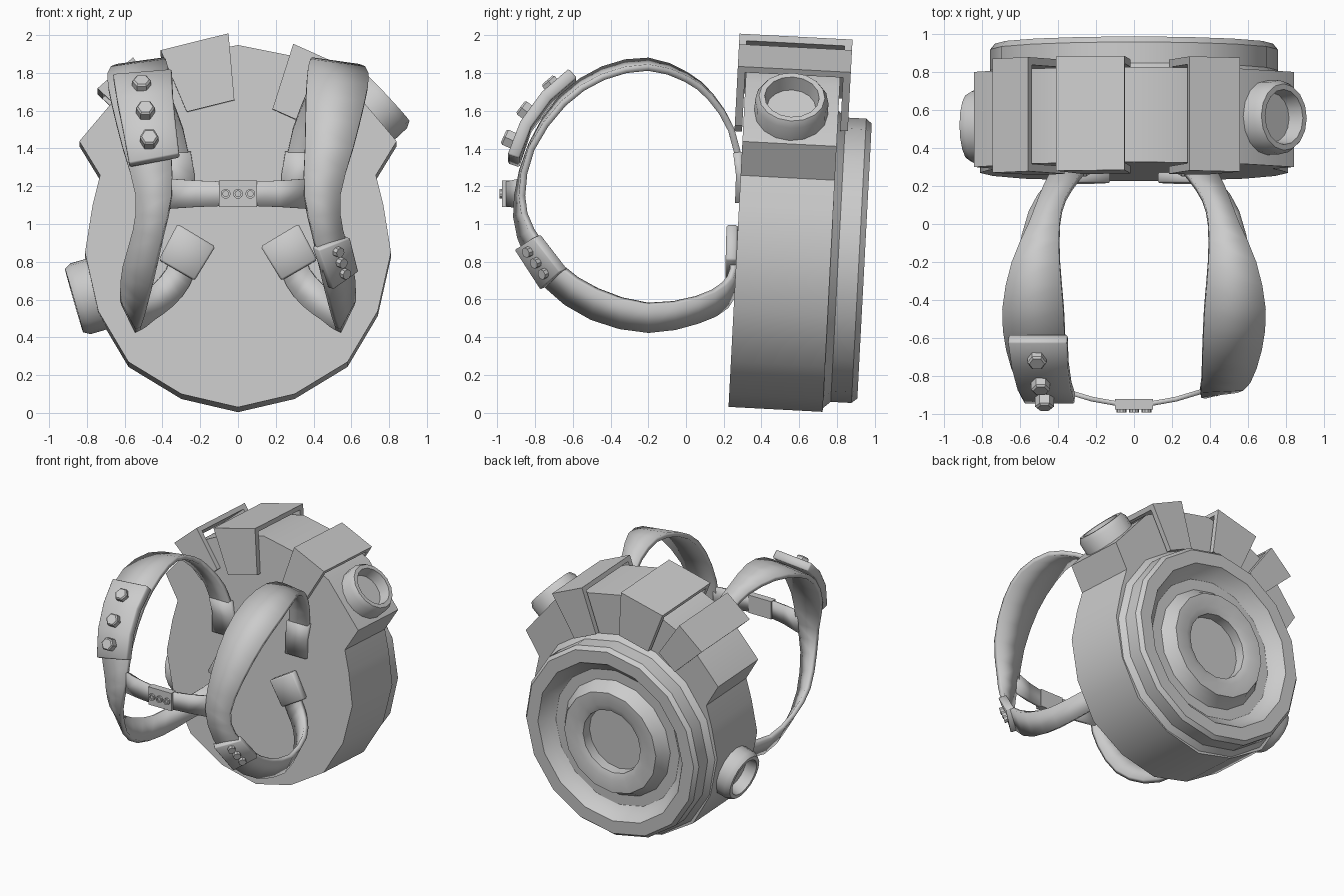
import bpy, bmesh, math
from mathutils import Vector, Matrix

if "Cube" in bpy.data.objects:
    bpy.data.objects.remove(bpy.data.objects["Cube"])

# The pack leans back by 3 degrees; pack parts use (x, depth, height) in this frame
LEAN = Matrix.Translation((0, .225, .02)) @ Matrix.Rotation(math.radians(-3), 4, 'X')


def finish(name, verts, faces, matrix=Matrix(), thickness=0, mirror=False, bevel=0):
    me = bpy.data.meshes.new(name)
    me.from_pydata([matrix @ Vector(v) for v in verts], [], faces)
    bm = bmesh.new()
    bm.from_mesh(me)
    bmesh.ops.remove_doubles(bm, verts=bm.verts, dist=1e-5)
    bmesh.ops.recalc_face_normals(bm, faces=bm.faces)
    bm.to_mesh(me)
    bm.free()
    ob = bpy.data.objects.new(name, me)
    bpy.context.collection.objects.link(ob)
    bpy.ops.object.select_all(action='DESELECT')
    bpy.context.view_layer.objects.active = ob
    ob.select_set(True)
    bpy.ops.object.shade_smooth_by_angle(angle=math.radians(32))
    if thickness:
        m = ob.modifiers.new("thickness", 'SOLIDIFY')
        m.thickness, m.offset = thickness, 0
    if bevel:
        m = ob.modifiers.new("bevel", 'BEVEL')
        m.width, m.segments = bevel, 1
    if mirror:
        ob.modifiers.new("mirror", 'MIRROR').use_clip = False
    return ob


def prism(name, outline, d0, d1, matrix=LEAN, **kw):
    """Extrude an x-z outline along depth."""
    n = len(outline)
    verts = [(x, d, z) for d in (d0, d1) for x, z in outline]
    faces = [list(range(n)), list(range(n, 2 * n))]
    faces += [(i, (i + 1) % n, n + (i + 1) % n, n + i) for i in range(n)]
    return finish(name, verts, faces, matrix, **kw)


def lathe(name, profile, sides, pos, axis, matrix=Matrix()):
    """Spin an (r, h) profile around an axis."""
    verts, faces, k = [], [], len(profile)
    for i in range(sides):
        a = 2 * math.pi * i / sides
        verts += [(r * math.cos(a), r * math.sin(a), h) for r, h in profile]
    for i in range(sides):
        j = (i + 1) % sides
        for p in range(k - 1):
            f = [i * k + p, j * k + p, j * k + p + 1, i * k + p + 1]
            if profile[p][0] == 0:
                f.pop(1)
            elif profile[p + 1][0] == 0:
                f.pop(2)
            faces.append(f)
    place = Matrix.Translation(pos) @ Vector(axis).to_track_quat('Z', 'Y').to_matrix().to_4x4()
    return finish(name, verts, faces, matrix @ place)


def ribbon(name, stations, thickness, smooth=False, **kw):
    """Flat band through pairs of edge points."""
    edges = [[Vector(s[:3]) for s in stations], [Vector(s[3:]) for s in stations]]
    if smooth:
        for e in edges:
            pts = [e[0]] + e[:] + [e[-1]]
            e[:] = [e[0]]
            for a, b, c, d in zip(pts, pts[1:], pts[2:], pts[3:]):
                e += [(9 * (b + c) - a - d) / 16, c]
    n = len(edges[0])
    faces = [(i, i + 1, n + i + 1, n + i) for i in range(n - 1)]
    return finish(name, edges[0] + edges[1], faces, thickness=thickness, **kw)


# Main body: round below, flared shoulders on top
half = [(.30, .08), (.58, .25), (.74, .52), (.81, .83), (.77, 1.08), (.73, 1.24),
        (.84, 1.42), (.57, 1.74), (.30, 1.87)]
outline = [(0, .01)] + half + [(0, 1.93)] + [(-x, z) for x, z in reversed(half)]
prism("pack_body", outline, 0, .5)

# Stepped disc on the back
lathe("back_disc", [(.79, .47), (.79, .50), (.755, .54), (.755, .65), (.73, .68), (.63, .68),
                    (.59, .62), (.54, .585), (.46, .585), (.425, .63), (.40, .68), (.30, .68),
                    (.25, .66), (.25, .58), (0, .58)], 16, (0, 0, .82), (0, 1, 0), LEAN)


# Clamps bridging the top rim: outer cap plus front and back plates
def clamp(name, x, z, tilt, top, bottom, height):
    a = math.radians(tilt)
    t, r = Vector((math.cos(a), math.sin(a))), Vector((-math.sin(a), math.cos(a)))
    mid = Vector((x, z))

    def trap(h):
        w = top + (bottom - top) * h / height
        return [mid - t * top / 2, mid + t * top / 2,
                mid + t * w / 2 - r * h, mid - t * w / 2 - r * h]
    prism(name + "_cap", trap(.035), -.045, .555)
    prism(name + "_front_plate", trap(height), -.045, -.005)
    prism(name + "_back_plate", trap(height), .515, .555)


clamp("left_clamp", -.65, 1.78, 41, .25, .18, .33)
clamp("middle_clamp", -.23, 1.945, 14, .37, .26, .35)
clamp("right_clamp", .425, 1.875, -24, .29, .21, .36)

# Two round ports on the rim
port = [(0, -.02), (.195, -.02), (.195, .14), (.175, .175), (.145, .175), (.13, .09), (0, .09)]
for name, pos, deg in (("shoulder_port", (.66, .25, 1.55), 43), ("side_port", (-.70, .255, .637), 196)):
    a = math.radians(deg)
    lathe(name, port, 16, pos, (math.cos(a), 0, math.sin(a)), LEAN)

# Shoulder straps, as inner and outer edge points from top mount to lower mount
ribbon("shoulder_straps", [
    (.24, .30, 1.25, .40, .30, 1.25),
    (.29, .24, 1.50, .45, .24, 1.50),
    (.36, .13, 1.68, .50, .13, 1.67),
    (.39, 0, 1.79, .55, 0, 1.77),
    (.39, -.20, 1.865, .64, -.20, 1.83),
    (.37, -.44, 1.82, .69, -.44, 1.78),
    (.36, -.66, 1.67, .67, -.65, 1.64),
    (.355, -.82, 1.42, .61, -.82, 1.40),
    (.35, -.895, 1.15, .54, -.87, 1.15),
    (.40, -.88, .93, .55, -.82, .97),
    (.46, -.75, .68, .60, -.67, .78),
    (.51, -.50, .50, .61, -.47, .65),
    (.53, -.20, .43, .60, -.20, .575),
    (.46, .06, .48, .54, .06, .61),
    (.35, .21, .56, .45, .20, .68),
    (.26, .255, .67, .38, .25, .76),
    (.19, .255, .83, .33, .255, .90)], .035, smooth=True, mirror=True)

# Strap mounts on the body
ribbon("upper_mounts", [(.23, .285, 1.11, .41, .285, 1.11), (.23, .29, 1.26, .41, .29, 1.26),
                        (.25, .275, 1.38, .43, .275, 1.38)], .05, mirror=True)
ribbon("lower_mounts", [(.12, .245, .88, .32, .245, 1.0),
                        (.23, .24, .70, .42, .24, .81)], .06, mirror=True, bevel=.01)

# Chest strap and its buckle
ribbon("chest_strap", [(x, y, 1.16 - h, x, y, 1.16 + h) for x, y, h in (
    (-.37, -.875, .08), (-.22, -.92, .07), (-.08, -.945, .065),
    (.08, -.945, .065), (.22, -.92, .07), (.37, -.875, .08))], .025)
prism("chest_buckle", [(-.1, 1.09), (.1, 1.09), (.1, 1.23), (-.1, 1.23)], -.975, -.92, Matrix())
for x in (-.065, 0, .065):
    lathe("buckle_button", [(.026, 0), (.026, .018), (.015, .018), (.015, .008), (0, .008)],
          10, (x, -.972, 1.16), (0, -1, 0))

# Large plate with hexagonal bolts on the left strap
ribbon("shoulder_plate", [(-.35, -.60, 1.80, -.66, -.60, 1.775), (-.345, -.74, 1.68, -.64, -.74, 1.65),
                          (-.33, -.85, 1.53, -.61, -.85, 1.50), (-.31, -.915, 1.36, -.575, -.915, 1.31)],
       .065, bevel=.008)
for pos, axis in (((-.51, -.68, 1.70), (0, -.65, .75)), ((-.49, -.81, 1.57), (0, -.8, .6)),
                  ((-.47, -.89, 1.43), (0, -.9, .4))):
    lathe("shoulder_bolt", [(0, 0), (.05, 0), (.05, .075), (.04, .085), (0, .085)], 6, pos, axis)

# Small plate with studs on the right strap
ribbon("lower_plate", [(.41, -.89, .87, .575, -.79, .935), (.485, -.755, .66, .62, -.65, .755)],
       .06, bevel=.006)
for f in (.2, .5, .8):
    pos = Vector((.495, -.84, .90)).lerp(Vector((.5525, -.70, .7075)), f)
    lathe("lower_stud", [(0, 0), (.028, 0), (.028, .055), (0, .055)], 8, pos, (.66, -.71, -.26))
